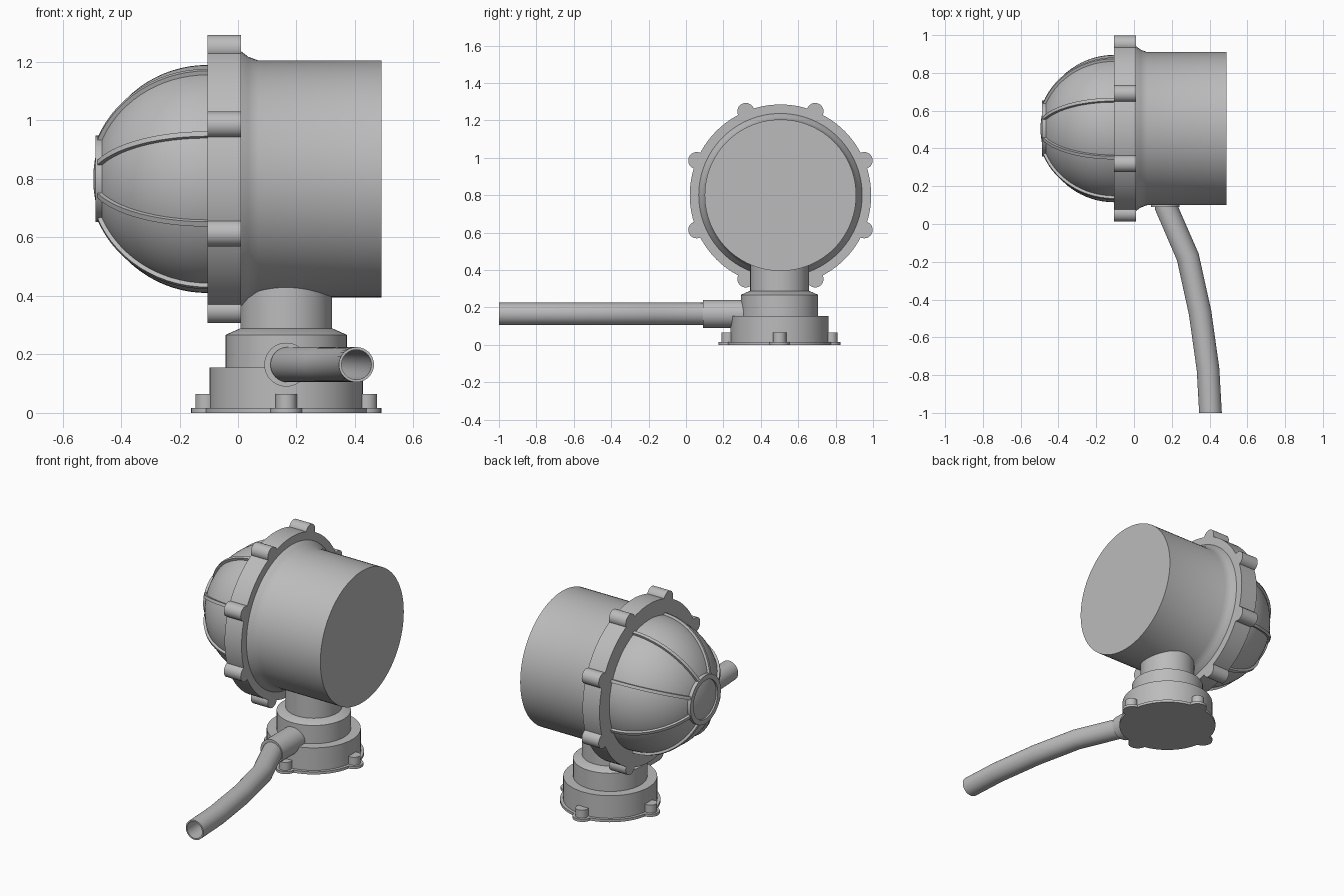
import bpy, bmesh
from math import sin, cos, pi, radians
from mathutils import Vector, Matrix

cube = bpy.data.objects.get("Cube")
if cube:
    bpy.data.objects.remove(cube, do_unlink=True)

grey = bpy.data.materials.new("plain_grey")
grey.use_nodes = True
COLOUR = (0.5, 0.5, 0.5, 1)
grey.diffuse_color = COLOUR
grey.node_tree.nodes["Principled BSDF"].inputs["Base Color"].default_value = COLOUR

X, Y, Z = Vector((1, 0, 0)), Vector((0, 1, 0)), Vector((0, 0, 1))
LAMP = Vector((0, 0.505, 0.8))     # lamp axis runs along x
STAND = Vector((0.165, 0.5, 0))    # stand axis runs along z


def finish(name, bm):
    bmesh.ops.recalc_face_normals(bm, faces=bm.faces)
    mesh = bpy.data.meshes.new(name)
    bm.to_mesh(mesh)
    bm.free()
    mesh.materials.append(grey)
    obj = bpy.data.objects.new(name, mesh)
    bpy.context.collection.objects.link(obj)
    bpy.ops.object.select_all(action='DESELECT')
    obj.select_set(True)
    bpy.context.view_layer.objects.active = obj
    bpy.ops.object.shade_smooth_by_angle(angle=radians(30))
    return obj


def sweep(name, stations, sides=64, closed=False):
    """Skin circles given as (centre, axis, radius)."""
    bm = bmesh.new()
    rings = []
    for centre, axis, radius in stations:
        u = axis.orthogonal().normalized() if axis == Z else axis.cross(Z).normalized()
        v = axis.cross(u).normalized()
        rings.append([bm.verts.new(centre + radius * (u * cos(a) + v * sin(a)))
                      for a in (2 * pi * i / sides for i in range(sides))])
    pairs = list(zip(rings, rings[1:]))
    if closed:
        pairs.append((rings[-1], rings[0]))
    else:
        bm.faces.new(rings[0])
        bm.faces.new(rings[-1])
    for a, b in pairs:
        for i in range(sides):
            j = (i + 1) % sides
            bm.faces.new((a[i], a[j], b[j], b[i]))
    return finish(name, bm)


def turned(name, origin, axis, profile, **options):
    """Lathe a profile of (distance along axis, radius)."""
    return sweep(name, [(origin + axis * d, axis, r) for d, r in profile], **options)


# Lamp housing, clamp ring and glass dome
turned("housing", LAMP, X, [(0, 0.44), (0.01, 0.437), (0.035, 0.418),
                            (0.07, 0.405), (0.49, 0.405)], sides=96)
turned("clamp_ring", LAMP, X, [(-0.105, 0.485), (0.01, 0.485)], sides=96)
DOME, RIM = 0.39, -0.105
turned("dome", LAMP, X,
       [(RIM - DOME * sin(t), DOME * cos(t))
        for t in (radians(89.5) * i / 20 for i in range(21))])
turned("guard_hub", LAMP, X, [(-0.46, 0.118), (-0.487, 0.118),
                              (-0.487, 0.148), (-0.46, 0.148)], closed=True)


def guard_rib(name, angle):
    bm = bmesh.new()
    spin = Matrix.Translation(LAMP) @ Matrix.Rotation(angle, 4, 'X')
    loops = []
    for i in range(15):
        t = radians(69) * i / 14
        loops.append([bm.verts.new(spin @ Vector((RIM - r * sin(t), w, r * cos(t))))
                      for r, w in ((DOME - 0.01, -0.011), (DOME + 0.014, -0.009),
                                   (DOME + 0.014, 0.009), (DOME - 0.01, 0.011))])
    for a, b in zip(loops, loops[1:]):
        for i in range(4):
            j = (i + 1) % 4
            bm.faces.new((a[i], a[j], b[j], b[i]))
    bm.faces.new(loops[0])
    bm.faces.new(loops[-1])
    finish(name, bm)


# Eight clamp lugs, each in line with a guard rib
for k in range(8):
    angle = pi / 8 + k * pi / 4
    lug = LAMP + Matrix.Rotation(angle, 3, 'X') @ Z * 0.485
    turned(f"clamp_lug_{k + 1}", lug, X, [(-0.105, 0.045), (0.01, 0.045)], sides=32)
    guard_rib(f"guard_rib_{k + 1}", angle)

# Stepped stand
turned("neck", STAND, Z, [(0.27, 0.157), (0.5, 0.157)])
turned("collar", STAND, Z, [(0.14, 0.207), (0.267, 0.207), (0.288, 0.16)])
turned("base", STAND, Z, [(0, 0.262), (0.155, 0.262)])
turned("base_flange", STAND, Z, [(0, 0.28), (0.016, 0.28)])
for k in range(4):
    out = Matrix.Rotation(k * pi / 2, 3, 'Z') @ X
    turned(f"foot_pad_{k + 1}", STAND + out * 0.27, Z, [(0, 0.055), (0.016, 0.055)], sides=32)
    turned(f"foot_boss_{k + 1}", STAND + out * 0.275, Z, [(0, 0.036), (0.065, 0.036)], sides=32)

# Cable socket and bent hollow cable
turned("cable_socket", STAND + Z * 0.165, Y, [(-0.41, 0.075), (-0.15, 0.075)], sides=40)
path = [Vector((x, y, 0.165)) for x, y in
        ((0.165, 0.2), (0.17, 0.09), (0.285, -0.175), (0.35, -0.47),
         (0.392, -0.77), (0.405, -1))]
tangents = [(b - a).normalized() for a, b in zip(path, path[1:])]
axes = [-Y] + [(a + b).normalized() for a, b in zip(tangents, tangents[1:])] + [-Y]
spine = list(zip(path, axes))
sweep("cable", [(p, a, 0.06) for p, a in spine]
      + [(p, a, 0.051) for p, a in reversed(spine[1:])], sides=40)
